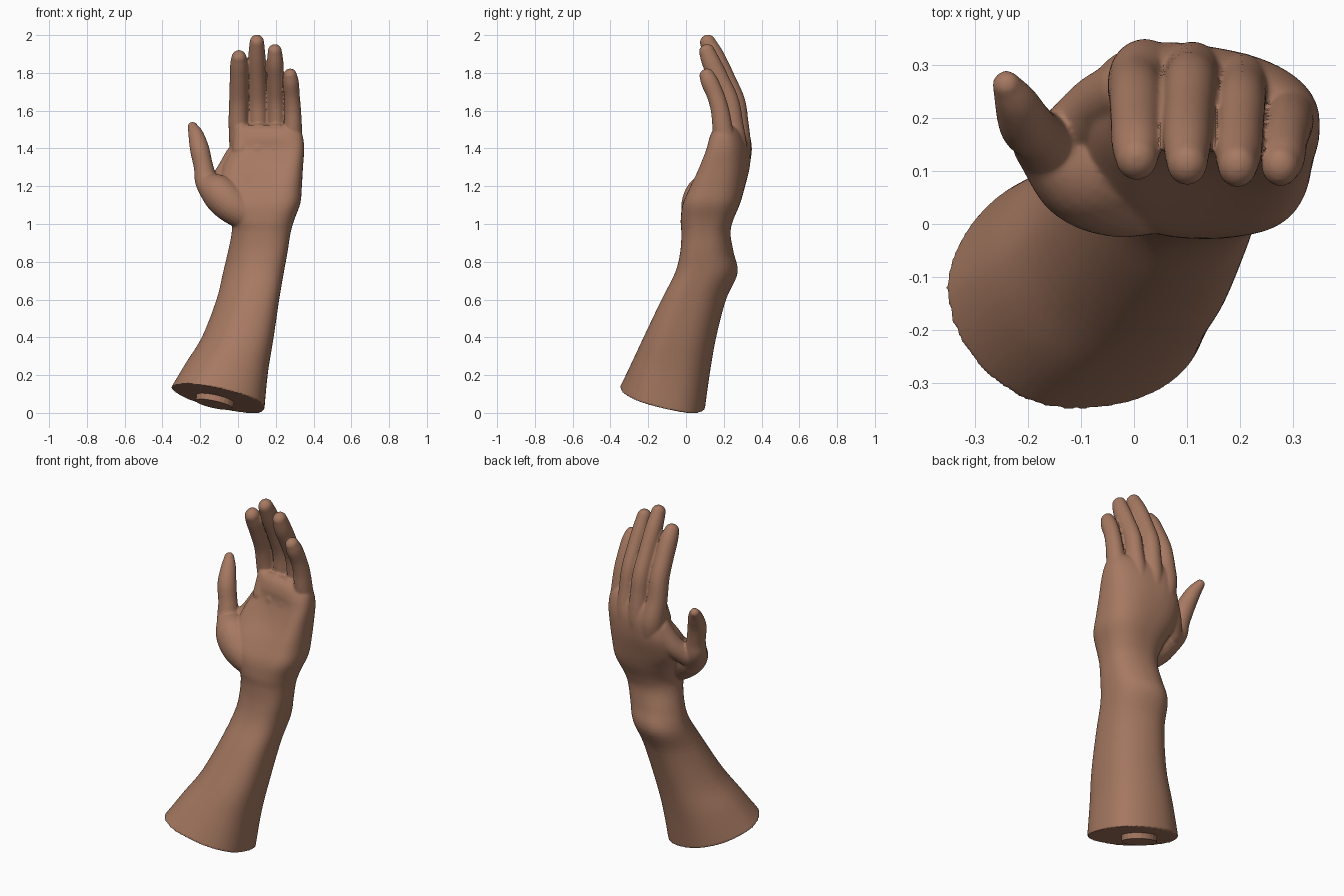
import bpy, bmesh, math
from mathutils import Vector, Matrix

skin = bpy.data.materials.new("skin_brown")
skin.diffuse_color = (0.38, 0.19, 0.12, 1)


def smooth_rows(rows, steps):
    """Catmull-Rom interpolation through rows of numbers."""
    out = []
    for i in range(len(rows) - 1):
        a, b, c, d = (rows[max(0, min(len(rows) - 1, i + k))] for k in (-1, 0, 1, 2))
        for s in range(steps):
            t = s / steps
            out.append([0.5 * (2 * q + (r - p) * t + (2 * p - 5 * q + 4 * r - u) * t * t
                               + (3 * q - p - 3 * r + u) * t ** 3)
                        for p, q, r, u in zip(a, b, c, d)])
    return out + [list(rows[-1])]


def skin_rings(bm, rings):
    """Join rings of points into a closed tube."""
    loops = [[bm.verts.new(p) for p in ring] for ring in rings]
    n = len(loops[0])
    for a, b in zip(loops, loops[1:]):
        for i in range(n):
            bm.faces.new((a[i], a[(i + 1) % n], b[(i + 1) % n], b[i]))
    bm.faces.new(loops[0][::-1])
    bm.faces.new(loops[-1])


def digit(bm, rows, depth=1.0):
    """Tube with rounded ends along points (x, y, z, radius)."""
    pts = smooth_rows(rows, 6)
    pos = [Vector(p[:3]) for p in pts]
    rings = []
    last = len(pts) - 1

    def ring(centre, tangent, r):
        u = tangent.cross(Vector((0, 1, 0))).normalized()
        v = tangent.cross(u) * depth
        return [centre + r * (u * math.cos(a) + v * math.sin(a))
                for a in (k * math.tau / 24 for k in range(24))]

    for i, p in enumerate(pos):
        tan = (pos[min(last, i + 1)] - pos[max(0, i - 1)]).normalized()
        r = pts[i][3]
        caps = [0.0]
        if i == 0:
            caps = [-1.5, -1.1, -0.7, -0.35, 0.0]
        elif i == last:
            caps = [0.0, 0.3, 0.6, 0.9, 1.2, 1.5]
        for a in caps:
            rings.append(ring(p + tan * r * math.sin(a), tan, r * math.cos(a)))
    skin_rings(bm, rings)


def finish(name, bm):
    bmesh.ops.recalc_face_normals(bm, faces=bm.faces)
    me = bpy.data.meshes.new(name)
    bm.to_mesh(me)
    bm.free()
    me.materials.append(skin)
    ob = bpy.data.objects.new(name, me)
    bpy.context.collection.objects.link(ob)
    return ob


# Forearm and palm: z, x min, x max, y min, y max, cut tilt, skew, palm hollow
sections = [
    (0.078, -0.355, 0.14, -0.35, 0.10, 1.0, 0.0, 0.0),
    (0.24, -0.277, 0.159, -0.288, 0.127, 0.5, -0.04, 0.0),
    (0.40, -0.19, 0.188, -0.222, 0.158, 0.1, -0.08, 0.0),
    (0.60, -0.114, 0.218, -0.127, 0.21, 0.0, -0.14, 0.0),
    (0.74, -0.08, 0.242, -0.055, 0.27, 0.0, -0.18, 0.0),
    (0.85, -0.054, 0.262, -0.028, 0.25, 0.0, -0.14, 0.0),
    (0.95, -0.034, 0.278, -0.024, 0.235, 0.0, -0.06, 0.0),
    (1.02, -0.035, 0.297, -0.036, 0.25, 0.0, 0.0, 0.008),
    (1.11, -0.06, 0.33, -0.036, 0.287, 0.0, 0.0, 0.02),
    (1.20, -0.095, 0.338, 0.0, 0.312, 0.0, -0.04, 0.03),
    (1.30, -0.085, 0.344, 0.055, 0.332, 0.0, -0.12, 0.04),
    (1.39, -0.045, 0.35, 0.105, 0.332, 0.0, -0.18, 0.025),
    (1.455, -0.04, 0.345, 0.132, 0.318, 0.0, -0.18, 0.005),
    (1.50, -0.03, 0.33, 0.155, 0.295, 0.0, -0.17, 0.0),
    (1.525, -0.01, 0.31, 0.185, 0.262, 0.0, -0.16, 0.0),
]
bm = bmesh.new()
rings = []
for z, x0, x1, y0, y1, tilt, skew, hollow in smooth_rows(sections, 5):
    cx, cy, rx, ry = (x0 + x1) / 2, (y0 + y1) / 2, (x1 - x0) / 2, (y1 - y0) / 2
    hand = max(0, min(1, (z - 0.8) / 0.35))     # blend from forearm to hand
    ring = []
    for k in range(64):
        a = k * math.tau / 64
        c, s = math.cos(a), math.sin(a)
        arm_power = 0.94 - 0.14 * c             # fuller on the little finger side
        power = arm_power + (0.78 - arm_power) * hand
        x = cx + rx * math.copysign(abs(c) ** power, c)
        y = cy + ry * math.copysign(abs(s) ** power, s) + skew * (x - cx)
        if s < 0:
            y += hollow * s ** 6
        ragged = 0.003 * math.sin(7 * a) * max(0, tilt - 0.6)
        ring.append((x, y, z - tilt * (0.22 * (x - cx) + 0.24 * (y - cy)) + ragged))
    rings.append(ring)
skin_rings(bm, rings)

# Index, middle, ring and little fingers, from knuckle to tip
digit(bm, [(0.04, 0.26, 1.27, 0.06), (0.02, 0.28, 1.40, 0.064), (0.003, 0.262, 1.53, 0.053),
           (0.004, 0.238, 1.65, 0.051), (0.005, 0.19, 1.76, 0.049), (0.005, 0.15, 1.84, 0.047),
           (0.005, 0.125, 1.88, 0.04)], 1.08)
digit(bm, [(0.115, 0.26, 1.27, 0.055), (0.11, 0.28, 1.40, 0.058), (0.108, 0.272, 1.55, 0.052),
           (0.106, 0.258, 1.65, 0.05), (0.103, 0.213, 1.76, 0.047), (0.10, 0.157, 1.88, 0.046),
           (0.10, 0.114, 1.964, 0.038)], 1.1)
digit(bm, [(0.19, 0.25, 1.27, 0.055), (0.20, 0.262, 1.40, 0.054), (0.204, 0.25, 1.53, 0.047),
           (0.203, 0.23, 1.65, 0.045), (0.20, 0.181, 1.76, 0.044), (0.197, 0.136, 1.85, 0.044),
           (0.195, 0.11, 1.915, 0.037)], 1.13)
digit(bm, [(0.26, 0.22, 1.27, 0.05), (0.285, 0.217, 1.38, 0.053), (0.29, 0.195, 1.50, 0.049),
           (0.29, 0.18, 1.60, 0.044), (0.285, 0.157, 1.68, 0.042), (0.28, 0.126, 1.75, 0.042),
           (0.276, 0.11, 1.787, 0.036)], 1.1)

# Thumb with the muscle at its base
digit(bm, [(0.06, 0.07, 1.04, 0.085), (-0.03, 0.072, 1.10, 0.097), (-0.10, 0.1, 1.165, 0.096),
           (-0.163, 0.148, 1.225, 0.065), (-0.182, 0.166, 1.30, 0.052), (-0.203, 0.187, 1.395, 0.051),
           (-0.222, 0.228, 1.47, 0.041), (-0.24, 0.262, 1.514, 0.027)])

# Web of flesh between the thumb and the palm
digit(bm, [(-0.12, 0.175, 1.20, 0.055), (-0.065, 0.225, 1.265, 0.058), (-0.01, 0.255, 1.36, 0.058)])

# Pads at the roots of the fingers
for x, y in ((0.02, 0.20), (0.11, 0.185), (0.20, 0.172), (0.282, 0.16)):
    digit(bm, [(x, y, 1.39, 0.052), (x, y + 0.025, 1.49, 0.042)])

arm = finish("hand_and_forearm", bm)
fuse = arm.modifiers.new("fuse", 'REMESH')
fuse.mode = 'VOXEL'
fuse.voxel_size = 0.006
fuse.use_smooth_shade = True
soften = arm.modifiers.new("soften", 'SMOOTH')
soften.factor = 0.5
soften.iterations = 6

# Bone stub on the cut end of the forearm
bm = bmesh.new()
normal = Vector((0.22, 0.24, 1)).normalized()
turn = Vector((0, 0, 1)).rotation_difference(normal).to_matrix().to_4x4()
bmesh.ops.create_cone(bm, cap_ends=True, segments=24, radius1=0.1, radius2=0.105, depth=0.07,
                      matrix=Matrix.Translation((-0.12, -0.1, 0.078)) @ turn
                      @ Matrix.Diagonal((1, 0.85, 1, 1)))
finish("bone_stub", bm)

# Bake the fused skin, then shade it
bpy.context.view_layer.objects.active = arm
arm.select_set(True)
bpy.ops.object.convert(target='MESH')
bpy.ops.object.shade_smooth_by_angle(angle=math.radians(40))
